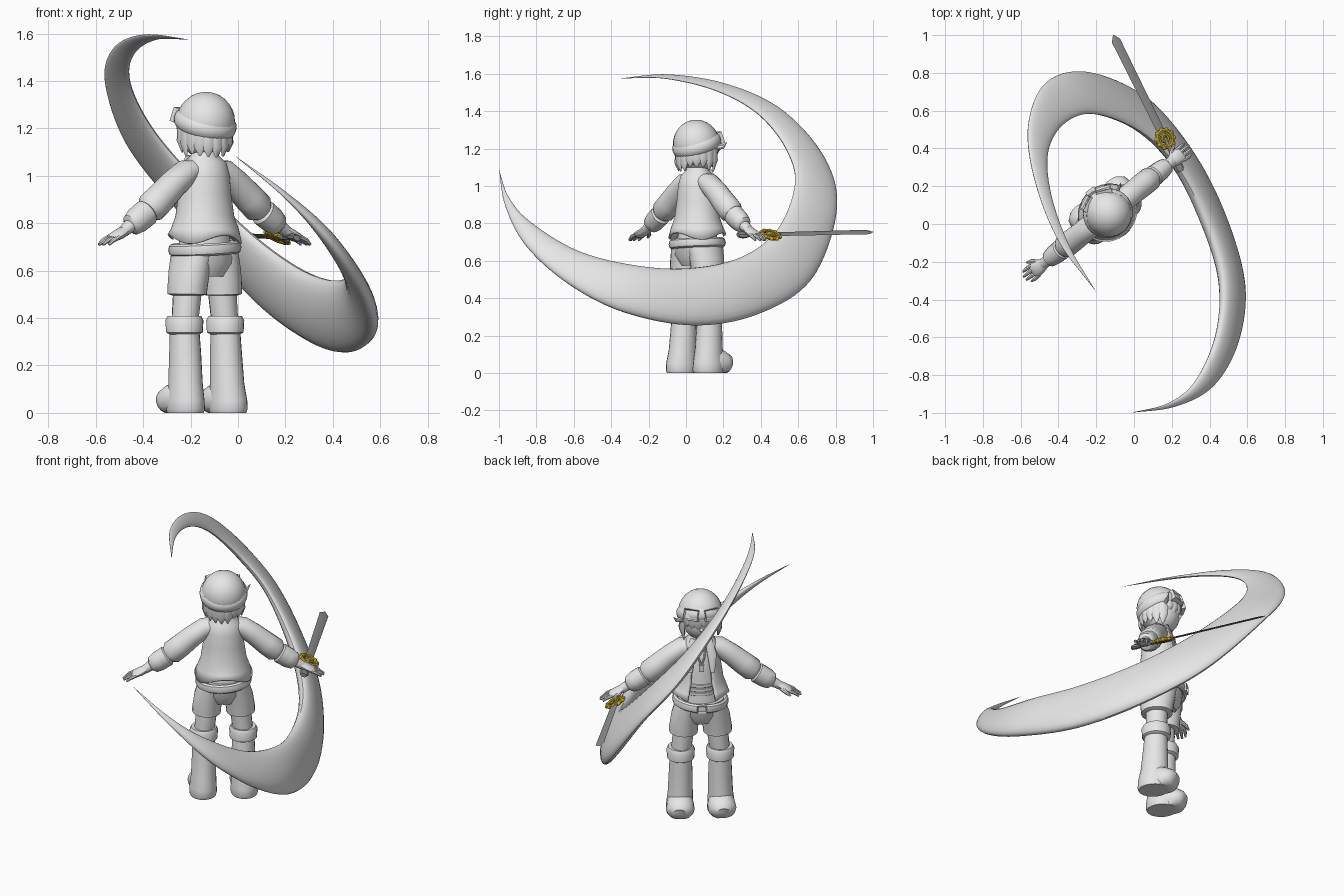
import bpy, bmesh, math, random
from mathutils import Vector, Matrix

random.seed(4)
old = bpy.data.objects.get("Cube")
if old:
    bpy.data.objects.remove(old, do_unlink=True)

T, R = Matrix.Translation, Matrix.Rotation
WORLD = Matrix.Identity(4)
BODY = T((-0.14, 0.06, 0)) @ R(math.radians(38.5), 4, 'Z')   # figure faces its local +y
parts = []


def material(name, r, g, b):
    m = bpy.data.materials.new(name)
    m.use_nodes = True
    m.diffuse_color = (r, g, b, 1)
    m.node_tree.nodes["Principled BSDF"].inputs["Base Color"].default_value = (r, g, b, 1)
    return m


CLAY = material("pale grey", 0.8, 0.8, 0.8)
STEEL = material("dark steel", 0.27, 0.27, 0.27)
GOLD = material("gold", 0.6, 0.42, 0.02)


def finish(name, bm, mat=CLAY, matrix=WORLD, base=BODY):
    bmesh.ops.remove_doubles(bm, verts=bm.verts, dist=0.0002)
    bmesh.ops.recalc_face_normals(bm, faces=bm.faces)
    me = bpy.data.meshes.new(name)
    bm.to_mesh(me)
    bm.free()
    me.materials.append(mat)
    ob = bpy.data.objects.new(name, me)
    bpy.context.collection.objects.link(ob)
    ob.matrix_world = base @ matrix
    parts.append(ob)
    return ob


def skin(bm, rings, closed=True, caps=True):
    """Join rings of points with quads."""
    rows = [[bm.verts.new(p) for p in ring] for ring in rings]
    n = len(rows[0])
    for a, b in zip(rows, rows[1:]):
        for i in range(n if closed else n - 1):
            j = (i + 1) % n
            bm.faces.new((a[i], a[j], b[j], b[i]))
    if caps:
        bm.faces.new(rows[0])
        bm.faces.new(rows[-1])


def tube(name, rows, ref=(0, 1, 0), sides=16, mat=CLAY, base=BODY):
    """Sweep an ellipse through rows of (x, y, z, half width, half depth)."""
    bm, rings, ref = bmesh.new(), [], Vector(ref)
    pts = [Vector(r[:3]) for r in rows]
    for i, (p, row) in enumerate(zip(pts, rows)):
        t = (pts[min(i + 1, len(pts) - 1)] - pts[max(i - 1, 0)]).normalized()
        side = t.cross(ref).normalized()
        up = side.cross(t)
        angles = [math.tau * k / sides for k in range(sides)]
        rings.append([p + side * row[3] * math.cos(a) + up * row[4] * math.sin(a) for a in angles])
    skin(bm, rings)
    return finish(name, bm, mat, base=base)


def lathe(name, profile, matrix=WORLD, mat=CLAY, start=0, end=360, sides=28, base=BODY):
    """Spin a (radius, z) profile about z."""
    bm, rings = bmesh.new(), []
    for k in range(sides + 1):
        a = math.radians(start + (end - start) * k / sides)
        rings.append([(r * math.cos(a), r * math.sin(a), z) for r, z in profile])
    skin(bm, rings, closed=profile[0] == profile[-1], caps=False)
    return finish(name, bm, mat, matrix, base)


def band(name, radius, thick, height, matrix, mat=CLAY, base=BODY):
    prof = [(radius + thick * math.cos(a), height * math.sin(a))
            for a in [math.tau * k / 8 for k in range(8)]]
    return lathe(name, prof + prof[:1], matrix, mat, base=base)


def ball(name, loc, radii, matrix=WORLD, cut=None, mat=CLAY, base=BODY):
    bm = bmesh.new()
    bmesh.ops.create_uvsphere(bm, u_segments=24, v_segments=16, radius=1)
    if cut is not None:
        bmesh.ops.delete(bm, geom=[v for v in bm.verts if v.co.z < cut], context='VERTS')
    return finish(name, bm, mat, T(loc) @ matrix @ Matrix.Diagonal((*radii, 1)), base)


def box(name, loc, size, matrix=WORLD, recess=0, mat=CLAY, base=BODY):
    bm = bmesh.new()
    bmesh.ops.create_cube(bm, size=1, matrix=Matrix.Diagonal((*size, 1)))
    if recess:
        face = [f for f in bm.faces if f.normal.y > 0.9]
        bmesh.ops.inset_individual(bm, faces=face, thickness=recess)
        bmesh.ops.translate(bm, verts=face[0].verts, vec=(0, -recess, 0))
    return finish(name, bm, mat, T(loc) @ matrix, base)


# Head, cap and goggles
TILT = R(math.radians(20), 4, 'X')
ball("head", (0, 0.01, 1.18), (0.1, 0.1, 0.105))
ball("nose", (0, 0.109, 1.165), (0.01, 0.012, 0.012))
ball("cap", (0, -0.005, 1.225), (0.124, 0.126, 0.13), TILT, cut=-0.15)
band("cap_band", 0.122, 0.012, 0.03, T((0, -0.003, 1.222)) @ TILT)
box("goggle_bridge", (0, 0.116, 1.256), (0.04, 0.015, 0.015), TILT)
for s in (-1, 1):
    box("goggle_lens", (s * 0.054, 0.1, 1.256), (0.085, 0.036, 0.062),
        R(-s * 0.4, 4, 'Z') @ TILT, recess=0.01)

# Hair: a full back with jagged locks, short fringe at the front
ball("hair_back", (0, -0.014, 1.185), (0.112, 0.1, 0.088))
for k in range(18):
    a = math.tau * k / 18
    front = math.sin(a) > 0.5
    c, s = math.cos(a), math.sin(a)
    top = 1.215 + 0.035 * s
    low = (1.165 if front else 1.087) + random.uniform(-0.012, 0.02)
    mid = 0.4 * top + 0.6 * low
    tube("hair_lock", [(0.105 * c, 0.105 * s, top, 0.03, 0.014),
                       (0.11 * c, 0.11 * s, mid, 0.028, 0.012),
                       (0.1 * c, 0.1 * s, low, 0.004, 0.003)],
         ref=(c, s, 0), sides=6)
tube("hair_flick", [(0.1, 0.05, 1.21, 0.018, 0.012), (0.135, 0.07, 1.21, 0.012, 0.008),
                    (0.155, 0.08, 1.235, 0.001, 0.001)], sides=6)

# Torso, open jacket and belt
tube("neck", [(0, 0, 1.02, 0.05, 0.045), (0, 0, 1.13, 0.042, 0.042)])
tube("shirt", [(0, 0, 0.66, 0.12, 0.11), (0, 0, 0.76, 0.108, 0.098), (0, 0, 0.88, 0.098, 0.088),
               (0, 0, 1.0, 0.09, 0.076), (0, 0, 1.06, 0.06, 0.05)], sides=24)
for z in (0.765, 0.79, 0.815):
    band("waist_wrap", 0.105, 0.007, 0.011, T((0, 0, z)) @ Matrix.Diagonal((1, 0.93, 1, 1)))
jacket = lathe("jacket", [(0.162, 0.735), (0.148, 0.775), (0.128, 0.83), (0.115, 0.92),
                          (0.108, 1.0), (0.094, 1.055), (0.062, 1.085), (0.056, 1.11)],
               Matrix.Diagonal((1, 0.92, 1, 1)), start=120, end=420, sides=40)
for v in jacket.data.vertices:          # pointed hem
    if v.co.z < 0.74:
        v.co.z += 0.02 * math.cos(3 * math.atan2(v.co.x, -v.co.y))
mod = jacket.modifiers.new("thickness", 'SOLIDIFY')
mod.thickness = 0.014
for s in (-1, 1):
    tube("lapel", [(s * 0.04, 0.05, 1.085, 0.02, 0.008), (s * 0.06, 0.082, 1.0, 0.026, 0.008),
                   (s * 0.062, 0.1, 0.9, 0.012, 0.006)], sides=8)
    tube("neck_cord", [(s * 0.03, 0.055, 1.07, 0.005, 0.005), (s * 0.015, 0.085, 0.98, 0.005, 0.005),
                       (0, 0.092, 0.94, 0.005, 0.005)], sides=6)
box("pendant", (0, 0.094, 0.925), (0.028, 0.016, 0.04))
band("belt", 0.142, 0.016, 0.026, T((0, 0, 0.693)) @ R(-0.06, 4, 'Y') @ Matrix.Diagonal((1, 0.95, 1, 1)))
box("buckle", (0, 0.146, 0.695), (0.055, 0.02, 0.045), recess=0.01)

# Shorts, legs, boots, arms and hands
tube("shorts_seat", [(0, 0, 0.575, 0.09, 0.085), (0, 0, 0.63, 0.135, 0.115), (0, 0, 0.71, 0.132, 0.125)],
     sides=24)
for s in (-1, 1):
    x = s * 0.11
    tube("shorts_leg", [(s * 0.07, 0, 0.68, 0.066, 0.11), (s * 0.084, 0, 0.6, 0.079, 0.1),
                        (s * 0.094, 0, 0.525, 0.081, 0.09), (s * 0.095, 0, 0.5, 0.08, 0.088),
                        (s * 0.095, 0, 0.495, 0.06, 0.065)], sides=20)
    tube("leg", [(s * 0.092, 0, 0.53, 0.06, 0.063), (x, 0, 0.36, 0.055, 0.058)])
    tube("boot_shaft", [(x, 0, 0.385, 0.06, 0.062), (x, -0.005, 0.25, 0.066, 0.07),
                        (s * 0.112, -0.01, 0.12, 0.07, 0.078), (s * 0.115, -0.014, 0.05, 0.076, 0.088),
                        (s * 0.115, -0.014, 0.015, 0.077, 0.09), (s * 0.115, -0.014, 0, 0.072, 0.084)],
         sides=20)
    tube("boot_cuff", [(x, 0, 0.33, 0.06, 0.062), (x, 0, 0.34, 0.076, 0.08), (x, 0, 0.39, 0.079, 0.083),
                       (x, 0, 0.408, 0.07, 0.074), (x, 0, 0.4, 0.056, 0.058)], sides=20)
    foot = tube("boot_foot", [(s * 0.112, -0.06, 0.05, 0.06, 0.05), (s * 0.114, 0.02, 0.06, 0.076, 0.085),
                              (s * 0.117, 0.07, 0.052, 0.08, 0.068), (s * 0.12, 0.1, 0.048, 0.07, 0.055),
                              (s * 0.122, 0.118, 0.042, 0.04, 0.035)], ref=(0, 0, 1))
    for v in foot.data.vertices:        # flat sole
        v.co.z = max(v.co.z, 0)

    tube("sleeve", [(s * 0.05, 0, 1.03, 0.04, 0.055), (s * 0.1, 0, 1.015, 0.056, 0.062),
                    (s * 0.17, 0, 0.965, 0.06, 0.062), (s * 0.24, 0, 0.905, 0.065, 0.064),
                    (s * 0.29, 0, 0.865, 0.066, 0.064), (s * 0.31, 0, 0.85, 0.046, 0.048)])
    tube("forearm", [(s * 0.28, 0, 0.87, 0.042, 0.045), (s * 0.44, 0, 0.765, 0.024, 0.028)])
    tube("glove_cuff", [(s * 0.305, 0, 0.852, 0.045, 0.045), (s * 0.315, 0, 0.845, 0.058, 0.056),
                        (s * 0.365, 0, 0.812, 0.057, 0.052), (s * 0.395, 0, 0.793, 0.048, 0.045),
                        (s * 0.405, 0, 0.787, 0.03, 0.032)])
    tube("palm", [(s * 0.42, 0, 0.776, 0.022, 0.027), (s * 0.46, 0, 0.755, 0.022, 0.038),
                  (s * 0.495, 0, 0.74, 0.018, 0.042), (s * 0.505, 0, 0.736, 0.01, 0.036)], sides=12)
    for i in range(4):
        y, reach = 0.033 - i * 0.022, (0.045, 0.06, 0.058, 0.042)[i]
        tube("finger", [(s * 0.49, y, 0.742, 0.011, 0.011), (s * (0.5 + reach / 2), y * 1.05, 0.728, 0.01, 0.01),
                        (s * (0.5 + reach), y, 0.71, 0.006, 0.006)], sides=8)
    tube("thumb", [(s * 0.45, 0.025, 0.755, 0.013, 0.013), (s * 0.475, 0.05, 0.74, 0.011, 0.011),
                   (s * 0.5, 0.06, 0.725, 0.006, 0.006)], ref=(0, 0, 1), sides=8)

# Sword with a knobbed ring guard, rolled slightly about its length
pommel, tip = Vector((0.245, 0.285, 0.738)), Vector((-0.11, 1.0, 0.755))


def along(*stations):
    return [(*pommel.lerp(tip, t), a, b) for t, a, b in stations]


ROLL = Vector((0.38, 0.19, 0.86)).normalized()
tube("blade", along((0.22, 0.022, 0.005), (0.9, 0.026, 0.005), (0.96, 0.027, 0.005), (1, 0.002, 0.002)),
     ROLL, 4, STEEL, WORLD)
tube("handle", along((0, 0.011, 0.011), (0.24, 0.011, 0.011)), ROLL, 10, STEEL, WORLD)
tube("pommel", along((-0.01, 0.018, 0.012), (0.02, 0.028, 0.016), (0.06, 0.022, 0.012)), ROLL, 8, STEEL, WORLD)
GUARD = T((0.165, 0.452, 0.74)) @ ROLL.to_track_quat('Z', 'Y').to_matrix().to_4x4()
band("guard_ring", 0.045, 0.012, 0.011, GUARD, GOLD, WORLD)
band("guard_hub", 0.018, 0.009, 0.011, GUARD, GOLD, WORLD)
for k in range(10):
    spin = GUARD @ R(math.tau * k / 10, 4, 'Z')
    ball("guard_knob", (0, 0, 0), (0.011, 0.011, 0.01), spin @ T((0.052, 0, 0)), mat=GOLD, base=WORLD)
    if k % 2:
        box("guard_spoke", (0, 0, 0), (0.026, 0.008, 0.01), spin @ T((0.03, 0, 0)), mat=GOLD, base=WORLD)

# Sweeping crescent: outer and inner edges, section fuller around the low bend
OUTER = [(-0.02, -1.0, 1.09), (0.22, -0.965, 0.89), (0.42, -0.855, 0.68), (0.545, -0.625, 0.475),
         (0.57, -0.33, 0.325), (0.46, 0.04, 0.255), (0.285, 0.385, 0.315), (0.05, 0.67, 0.5), (-0.255, 0.805, 0.86),
         (-0.47, 0.745, 1.14), (-0.56, 0.52, 1.4), (-0.525, 0.23, 1.54), (-0.4, -0.09, 1.595), (-0.2, -0.36, 1.575)]
INNER = [OUTER[0], (0.18, -0.95, 0.945), (0.325, -0.835, 0.81), (0.44, -0.585, 0.655),
         (0.465, -0.29, 0.578), (0.38, 0.01, 0.56), (0.235, 0.295, 0.62), (0.035, 0.49, 0.77), (-0.21, 0.583, 1.015),
         (-0.37, 0.53, 1.21), (-0.455, 0.38, 1.39), (-0.44, 0.16, 1.51), (-0.345, -0.11, 1.575), OUTER[-1]]


def spline(points, steps=8):
    p = [Vector(q) for q in points]
    p = [2 * p[0] - p[1]] + p + [2 * p[-1] - p[-2]]
    out = []
    for a, b, c, d in zip(p, p[1:], p[2:], p[3:]):
        for t in [k / steps for k in range(steps)]:
            out.append(b + 0.5 * t * (c - a + t * (2 * a - 5 * b + 4 * c - d + t * (3 * (b - c) + d - a))))
    return out + [p[-2]]


outer, inner = spline(OUTER), spline(INNER)
middle = [(a + b) / 2 for a, b in zip(outer, inner)]
rings = []
for i, m in enumerate(middle):
    half = (outer[i] - inner[i]) / 2
    tangent = middle[min(i + 1, len(middle) - 1)] - middle[max(i - 1, 0)]
    fullness = 0.24 + 0.14 * math.sin(math.pi * min(1, i / 64))
    normal = tangent.cross(half).normalized() * half.length * fullness
    rings.append([m + half * math.cos(a) + normal * math.sin(a)
                  for a in [math.tau * k / 24 for k in range(24)]])
bm = bmesh.new()
skin(bm, rings, caps=False)
finish("crescent", bm, base=WORLD)

# Smooth shading with sharp creases
for ob in bpy.context.selected_objects:
    ob.select_set(False)
for ob in parts:
    ob.select_set(True)
bpy.context.view_layer.objects.active = parts[0]
bpy.ops.object.shade_smooth_by_angle(angle=math.radians(40))
